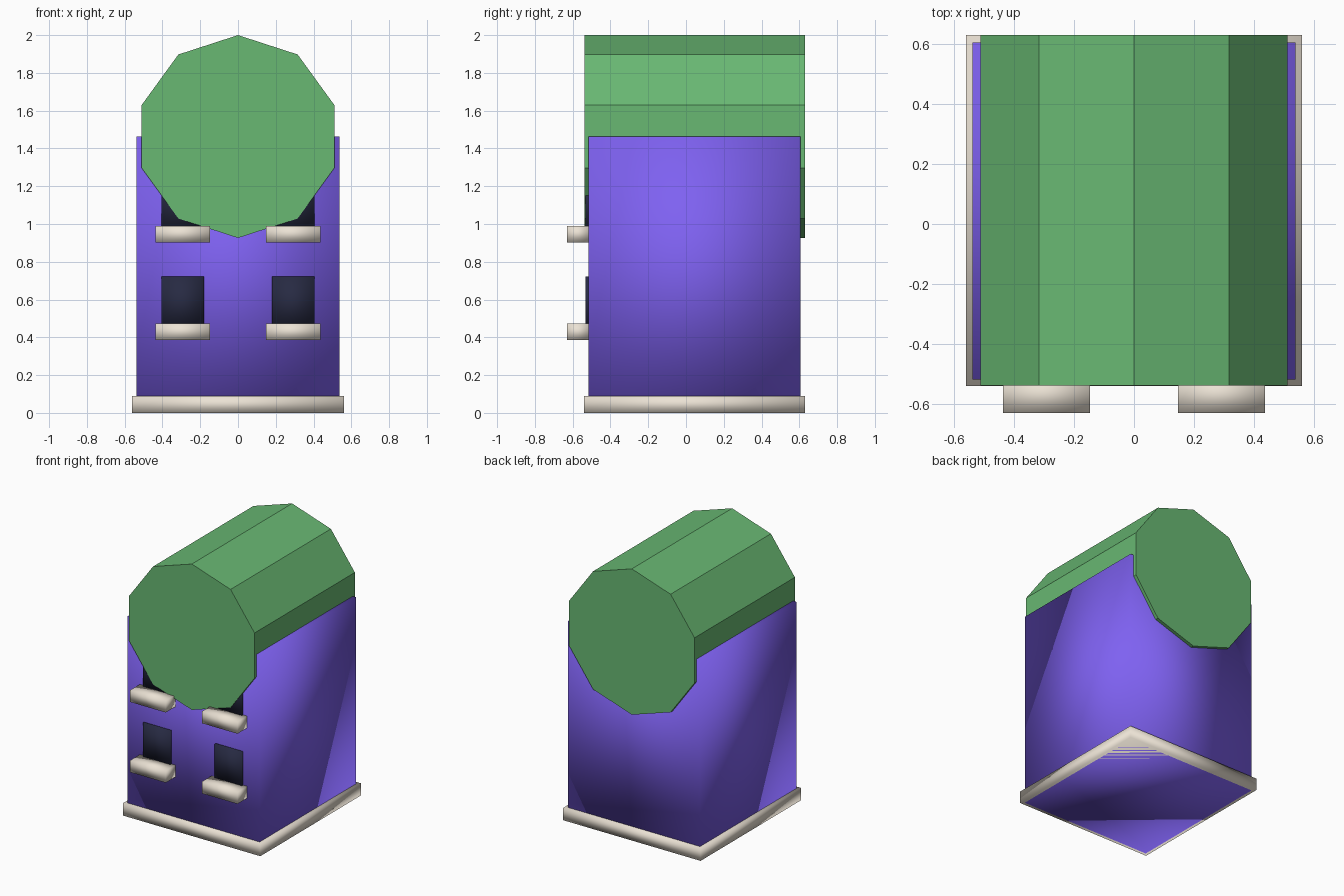
import bpy, math
from mathutils import Matrix

if "Cube" in bpy.data.objects:
    bpy.data.objects.remove(bpy.data.objects["Cube"])


def material(name, rgb):
    m = bpy.data.materials.new(name)
    m.diffuse_color = (*rgb, 1)
    m.use_nodes = True
    m.node_tree.nodes["Principled BSDF"].inputs["Base Color"].default_value = m.diffuse_color
    return m


purple = material("purple_wall", (0.21, 0.12, 0.88))
green = material("green_roof", (0.14, 0.48, 0.17))
cream = material("cream_trim", (0.83, 0.76, 0.66))
dark = material("dark_glass", (0.02, 0.023, 0.055))


def box(name, x, y, z, mat):
    """Smooth-shaded box from (min, max) ranges."""
    bpy.ops.mesh.primitive_cube_add(size=1)
    o = bpy.context.object
    o.name = name
    mid = [(a + b) / 2 for a, b in (x, y, z)]
    size = [b - a for a, b in (x, y, z)]
    o.data.transform(Matrix.Translation(mid) @ Matrix.Diagonal((*size, 1)))
    o.data.materials.append(mat)
    bpy.ops.object.shade_smooth()
    return o


# Walls and plinth
box("house_body", (-0.538, 0.538), (-0.517, 0.605), (0, 1.463), purple)
box("base_plinth", (-0.56, 0.56), (-0.54, 0.63), (0, 0.09), cream)

# Ten-sided barrel roof, lying along y with one corner pointing up
bpy.ops.mesh.primitive_cylinder_add(vertices=10, radius=0.537, depth=1.167)
roof = bpy.context.object
roof.name = "barrel_roof"
roof.data.transform(Matrix.Translation((0, 0.0465, 1.463))
                    @ Matrix.Rotation(math.radians(90), 4, 'X'))
roof.data.materials.append(green)

# Two rows of front windows, each with a sill
for row, z in (("lower", 0.473), ("upper", 0.99)):
    for side, x in (("left", -0.292), ("right", 0.292)):
        box(f"{row}_{side}_window", (x - 0.112, x + 0.112),
            (-0.531, -0.51), (z - 0.02, z + 0.248), dark)
        box(f"{row}_{side}_sill", (x - 0.145, x + 0.145),
            (-0.63, -0.51), (z - 0.087, z), cream)
